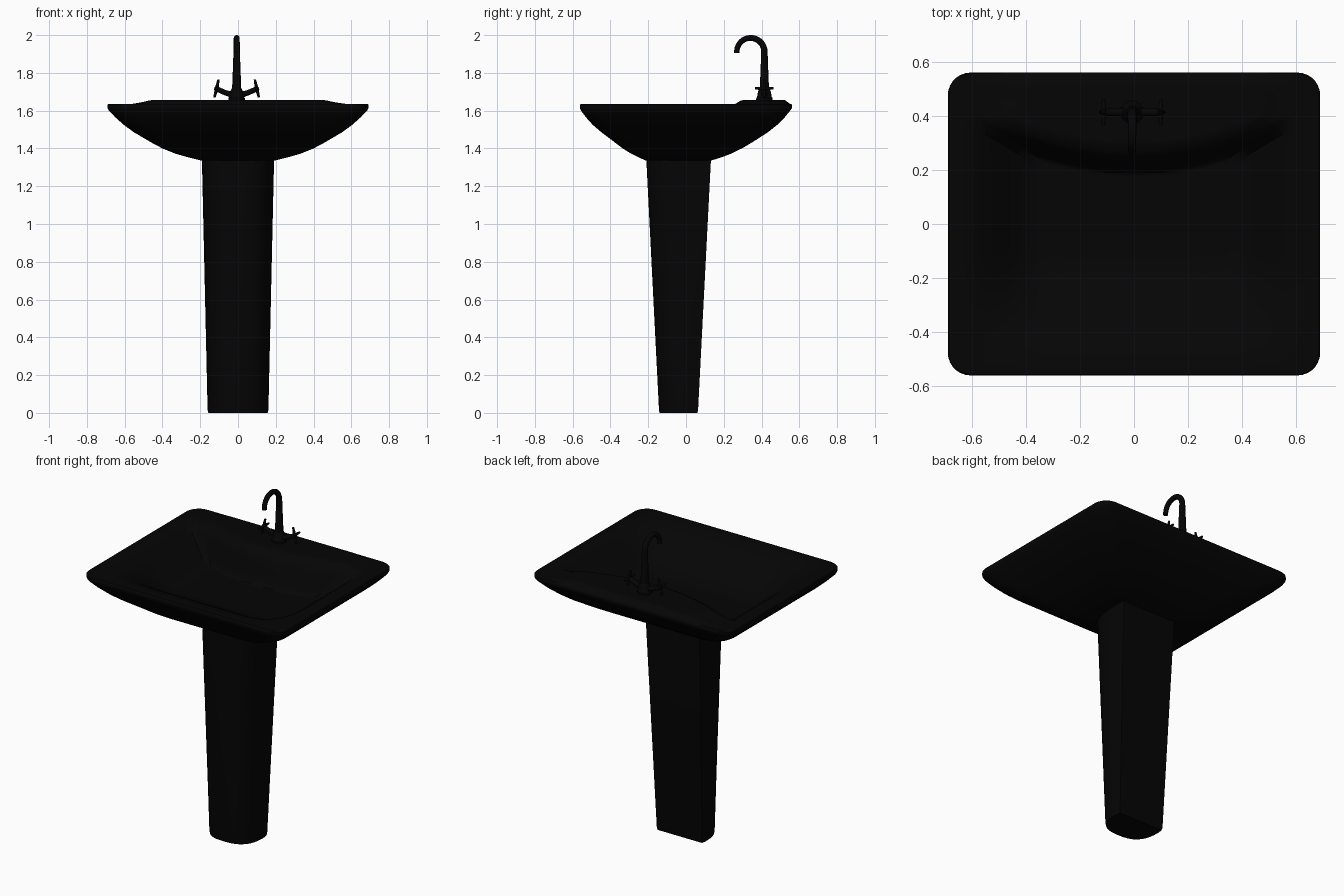
import bpy, bmesh, math
from mathutils import Vector

cube = bpy.data.objects.get("Cube")
if cube:
    bpy.data.objects.remove(cube, do_unlink=True)

BLACK = (0.0015, 0.0015, 0.0015, 1)
mat = bpy.data.materials.new("glossy_black")
mat.use_nodes = True
mat.diffuse_color = BLACK
mat.node_tree.nodes["Principled BSDF"].inputs["Base Color"].default_value = BLACK


def finish(obj, angle=40):
    obj.data.materials.append(mat)
    bpy.ops.object.select_all(action='DESELECT')
    obj.select_set(True)
    bpy.context.view_layer.objects.active = obj
    bpy.ops.object.shade_smooth_by_angle(angle=math.radians(angle))


def loft(name, rings, tip=None, angle=40):
    """Skin a list of equal closed rings; cap the start, and cap or point the end."""
    bm = bmesh.new()
    rows = [[bm.verts.new(p) for p in ring] for ring in rings]
    n = len(rows[0])
    for a, b in zip(rows, rows[1:]):
        for i in range(n):
            j = (i + 1) % n
            bm.faces.new((a[i], a[j], b[j], b[i]))
    bm.faces.new(rows[0])
    if tip:
        top = bm.verts.new(tip)
        for i in range(n):
            bm.faces.new((rows[-1][i], rows[-1][(i + 1) % n], top))
    else:
        bm.faces.new(rows[-1])
    bmesh.ops.recalc_face_normals(bm, faces=bm.faces)
    me = bpy.data.meshes.new(name)
    bm.to_mesh(me)
    bm.free()
    obj = bpy.data.objects.new(name, me)
    bpy.context.collection.objects.link(obj)
    finish(obj, angle)


def tube(name, points):
    """Round rod through (x, y, z, radius) points."""
    cu = bpy.data.curves.new(name, 'CURVE')
    cu.dimensions = '3D'
    cu.bevel_depth = 1
    cu.bevel_resolution = 4
    cu.use_fill_caps = True
    sp = cu.splines.new('POLY')
    sp.points.add(len(points) - 1)
    for p, (x, y, z, r) in zip(sp.points, points):
        p.co = (x, y, z, 1)
        p.radius = r
    obj = bpy.data.objects.new(name, cu)
    bpy.context.collection.objects.link(obj)
    bpy.ops.object.select_all(action='DESELECT')
    obj.select_set(True)
    bpy.context.view_layer.objects.active = obj
    bpy.ops.object.convert(target='MESH')
    finish(bpy.context.object)


def rounded_rect(hx, y0, y1, r, z, arc=7, side=16):
    pts = []
    corners = [(hx - r, y1 - r), (r - hx, y1 - r), (r - hx, y0 + r), (hx - r, y0 + r)]
    for c, (cx, cy) in enumerate(corners):
        for i in range(arc + 1):
            a = math.pi / 2 * (c + i / arc)
            pts.append(Vector((cx + r * math.cos(a), cy + r * math.sin(a), z)))
        nx, ny = corners[(c + 1) % 4]
        a = math.pi / 2 * (c + 1)
        end = Vector((nx + r * math.cos(a), ny + r * math.sin(a), z))
        start = pts[-1]
        pts += [start.lerp(end, i / side) for i in range(1, side)]
    return pts


def ease(a, b, v):
    t = min(1, max(0, (v - a) / (b - a)))
    return t * t * (3 - 2 * t)


def basin_height(x, y):
    """Sunken bowl with a curved, raised tap deck behind it."""
    edge = 0.262 + 0.46 * x * x
    bowl = ease(-0.65, -0.34, -abs(x)) * ease(-0.54, -0.12, y) * ease(-edge, 0.08 - edge, -y)
    deck = ease(edge - 0.01, edge + 0.04, y) * ease(-0.555, -0.52, -y) * ease(-0.55, -0.45, -abs(x))
    return 1.635 - 0.17 * bowl + 0.021 * deck


# Basin: underside rings (half width, front, back, corner radius, height)
under = [(0.19, -0.21, 0.13, 0.05, 1.335), (0.26, -0.25, 0.185, 0.07, 1.352),
         (0.33, -0.29, 0.238, 0.08, 1.372), (0.40, -0.335, 0.296, 0.09, 1.4),
         (0.46, -0.377, 0.35, 0.095, 1.432), (0.55, -0.447, 0.433, 0.095, 1.485),
         (0.605, -0.494, 0.483, 0.095, 1.525), (0.65, -0.53, 0.523, 0.09, 1.565),
         (0.685, -0.557, 0.553, 0.085, 1.602), (0.691, -0.562, 0.562, 0.085, 1.615),
         (0.691, -0.562, 0.562, 0.085, 1.63)]
rings = [rounded_rect(*u) for u in under]
rim = rings[-1]
STEPS = 50
for s in range(STEPS):
    k = 0.993 * (1 - s / STEPS)
    rings.append([Vector((p.x * k, p.y * k, basin_height(p.x * k, p.y * k))) for p in rim])
loft("basin", rings, tip=(0, 0, basin_height(0, 0)))


# Pedestal: flat back, rounded front
def d_section(hx, y0, y1, z):
    mid = y1 - 0.15 * (y1 - y0)
    pts = [(hx * 0.97, y1, z)]
    for i in range(25):
        a = math.pi * i / 24
        c, s = math.cos(a), math.sin(a)
        pts.append((hx * math.copysign(abs(c) ** 0.75, c), mid - (mid - y0) * s ** 0.75, z))
    return pts + [(-hx * 0.97, y1, z)]


loft("pedestal", [d_section(0.157, -0.14, 0.06, 0), d_section(0.161, -0.143, 0.064, 0.015),
                  d_section(0.191, -0.21, 0.132, 1.34)], angle=35)

# Tap body, stem and swan neck spout
TX, TY = -0.007, 0.415
tube("tap_base", [(TX, TY, 1.64, 0.044), (TX, TY, 1.668, 0.043), (TX, TY, 1.672, 0.039),
                  (TX, TY, 1.70, 0.034), (TX, TY, 1.72, 0.025)])
spout = [(TX, TY, 1.70, 0.025), (TX, TY, 1.80, 0.021)]
for i in range(19):
    a = math.radians(185 * i / 18)
    spout.append((TX, TY - 0.073 + 0.073 * math.cos(a), 1.912 + 0.073 * math.sin(a), 0.017 - 0.003 * i / 18))
tube("swan_neck_spout", spout)

# Cross handles on angled stalks
for side, label in ((1, "left"), (-1, "right")):
    inner, hub, cap = (TX + side * d for d in (0.06, 0.106, 0.118))
    tube(label + "_handle_stalk", [(TX, TY, 1.677, 0.018), (inner, TY, 1.695, 0.014),
                                   (hub, TY, 1.715, 0.014), (cap, TY, 1.719, 0.007)])
    tube(label + "_handle_upright", [(cap, TY, 1.67, 0.006), (hub, TY, 1.717, 0.01),
                                     (hub - side * 0.01, TY, 1.765, 0.006)])
    tube(label + "_handle_crossbar", [(hub, TY - 0.049, 1.718, 0.006), (hub, TY, 1.718, 0.01),
                                      (hub, TY + 0.049, 1.718, 0.006)])
